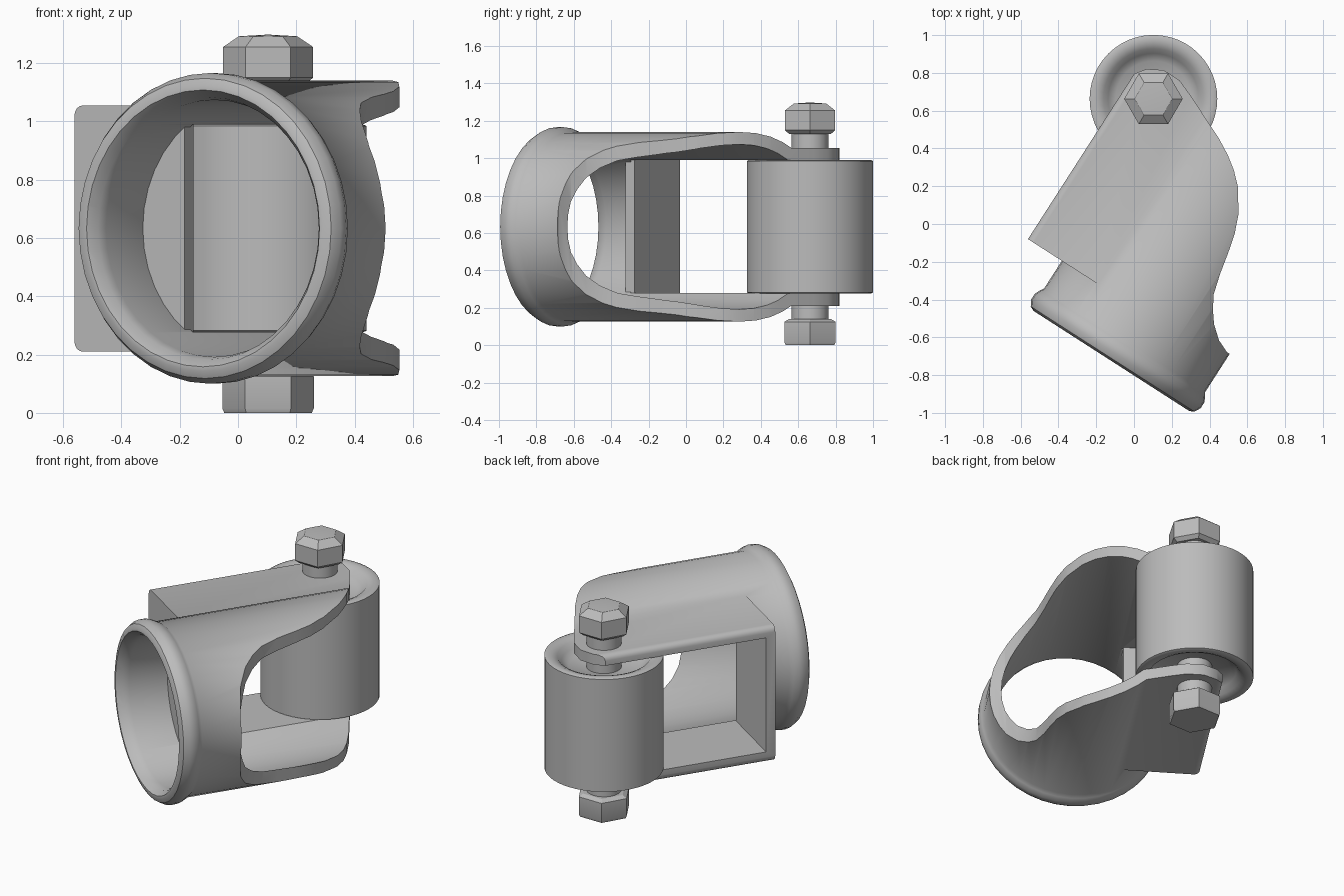
import bpy, bmesh, math
from mathutils import Matrix, Vector

old = bpy.data.objects.get("Cube")
if old:
    bpy.data.objects.remove(old, do_unlink=True)

metal = bpy.data.materials.new("grey_metal")
metal.use_nodes = True
GREY = (0.5, 0.5, 0.5, 1)
metal.diffuse_color = GREY
metal.node_tree.nodes["Principled BSDF"].inputs["Base Color"].default_value = GREY

MID = 0.633                       # height of the tube axis
FRAME = Matrix.Translation((-0.12, -0.725, 0)) @ Matrix.Rotation(-math.atan2(0.54, 0.84), 4, "Z")
PIN = Vector((0.103, 0.663, 0))   # bolt and roller axis


def finish(name, bm):
    bmesh.ops.recalc_face_normals(bm, faces=bm.faces)
    mesh = bpy.data.meshes.new(name)
    bm.to_mesh(mesh)
    bm.free()
    mesh.materials.append(metal)
    ob = bpy.data.objects.new(name, mesh)
    bpy.context.collection.objects.link(ob)
    return ob


def lathe(name, profile, steps=40):
    """Spin (radius, height) points around z."""
    bm = bmesh.new()
    rings = []
    for r, h in profile:
        count = steps if r > 0 else 1
        rings.append([bm.verts.new((r * math.cos(math.tau * i / steps),
                                    r * math.sin(math.tau * i / steps), h))
                      for i in range(count)])
    for a, b in zip(rings, rings[1:]):
        for i in range(steps):
            j = (i + 1) % steps
            quad = [a[i % len(a)], a[j % len(a)], b[j % len(b)], b[i % len(b)]]
            bm.faces.new(list(dict.fromkeys(quad)))
    return finish(name, bm)


def along_tube(ob):
    """Turn a lathed part so its axis follows the tube."""
    ob.data.transform(Matrix.Translation((0, 0, MID)) @ Matrix.Rotation(-math.pi / 2, 4, "X"))
    return ob


def box(name, low, high):
    low, high = Vector(low), Vector(high)
    bm = bmesh.new()
    bmesh.ops.create_cube(bm, size=1)
    for v in bm.verts:
        v.co = (low + high) / 2 + v.co * (high - low)
    return finish(name, bm)


def prism(name, outline, low, high):
    bm = bmesh.new()
    bottom = [bm.verts.new((x, y, low)) for x, y in outline]
    top = [bm.verts.new((x, y, high)) for x, y in outline]
    bm.faces.new(bottom)
    bm.faces.new(top)
    for i in range(len(outline)):
        bm.faces.new((bottom[i - 1], bottom[i], top[i], top[i - 1]))
    return finish(name, bm)


def apply_mod(ob, kind, **settings):
    mod = ob.modifiers.new(kind, kind)
    for key, value in settings.items():
        setattr(mod, key, value)
    bpy.context.view_layer.objects.active = ob
    bpy.ops.object.modifier_apply(modifier=mod.name)


def combine(ob, tool, operation):
    apply_mod(ob, "BOOLEAN", operation=operation, solver="EXACT", object=tool)
    bpy.data.objects.remove(tool, do_unlink=True)
    bm = bmesh.new()
    bm.from_mesh(ob.data)
    bmesh.ops.remove_doubles(bm, verts=bm.verts, dist=0.0002)
    bmesh.ops.recalc_face_normals(bm, faces=bm.faces)
    bm.to_mesh(ob.data)
    bm.free()


def smooth(ob, degrees=35):
    bpy.ops.object.select_all(action="DESELECT")
    ob.select_set(True)
    bpy.context.view_layer.objects.active = ob
    bpy.ops.object.shade_smooth_by_angle(angle=math.radians(degrees))


# Tube with a rolled lip, open at the front
body = along_tube(lathe("clamp_body", [
    (0, 0), (0.49, 0), (0.515, 0.012), (0.533, 0.045), (0.533, 0.08),
    (0.52, 0.11), (0.507, 0.13), (0.507, 1.6), (0, 1.6)]))

# Square bracket joined to the side of the tube
bracket = box("bracket", (-0.72, 0.304, 0.21), (0, 1.55, 1.055))
bm = bmesh.new()
bm.from_mesh(bracket.data)
corners = [e for e in bm.edges if all(v.co.x < -0.7 for v in e.verts)
           and abs(e.verts[0].co.y - e.verts[1].co.y) > 0.5]
bmesh.ops.bevel(bm, geom=corners, offset=0.035, segments=4, profile=0.5, affect="EDGES")
bm.to_mesh(bracket.data)
bm.free()
combine(body, bracket, "UNION")

# Hollow: round bore plus a square channel, leaving the bracket's end wall
hollow = along_tube(lathe("hollow", [
    (0, -0.1), (0.475, -0.1), (0.475, 0.0), (0.45, 0.035), (0.441, 0.07), (0.441, 1.9), (0, 1.9)]))
combine(hollow, box("channel", (-1, 0.34, 0.278), (0.2, 1.8, 0.99)), "UNION")
combine(hollow, box("end_wall", (-1.2, 0.304, 0), (-0.27, 0.36, 1.3)), "DIFFERENCE")
combine(body, hollow, "DIFFERENCE")

# Sweeping side cutaway that also rounds the cheek ends
sweep = [(0.8, 0.37), (0.49, 0.37), (0.42, 0.4), (0.352, 0.458), (0.305, 0.52), (0.265, 0.59),
         (0.235, 0.7), (0.21, 0.82), (0.185, 0.92), (0.145, 1.02), (0.063, 1.14), (0, 1.2),
         (-0.07, 1.25), (-0.16, 1.3), (-0.24, 1.335), (-0.41, 1.41), (-0.5, 1.445),
         (-0.6, 1.445), (-0.68, 1.4), (-0.73, 1.33), (-0.9, 1.2), (-0.9, 2.2), (0.8, 2.2)]
combine(body, prism("cutaway", sweep, -0.2, 1.5), "DIFFERENCE")
body.data.transform(FRAME)
smooth(body)

# Roller with softened rims and recessed ends
half = [(0.338, 0.984), (0.325, 0.99), (0.295, 0.988), (0.265, 0.975),
        (0.24, 0.945), (0.2, 0.915), (0, 0.905)]
roller = lathe("roller", [(r, 2 * MID - h) for r, h in reversed(half)] + half, steps=48)
roller.location = PIN
smooth(roller, 50)

# Bolt: shaft, domed hexagonal head and nut
shaft = lathe("bolt_shaft", [(0, 0.1), (0.1, 0.1), (0.1, 1.16), (0, 1.16)], steps=24)
head = lathe("bolt_head", [(0, 1.13), (0.13, 1.13), (0.155, 1.15), (0.155, 1.255),
                           (0.1, 1.292), (0, 1.298)], steps=6)
nut = lathe("bolt_nut", [(0, 0), (0.15, 0), (0.157, 0.015), (0.157, 0.125),
                         (0.13, 0.14), (0, 0.14)], steps=6)
for part in (shaft, head, nut):
    part.location = PIN
    smooth(part, 30)
